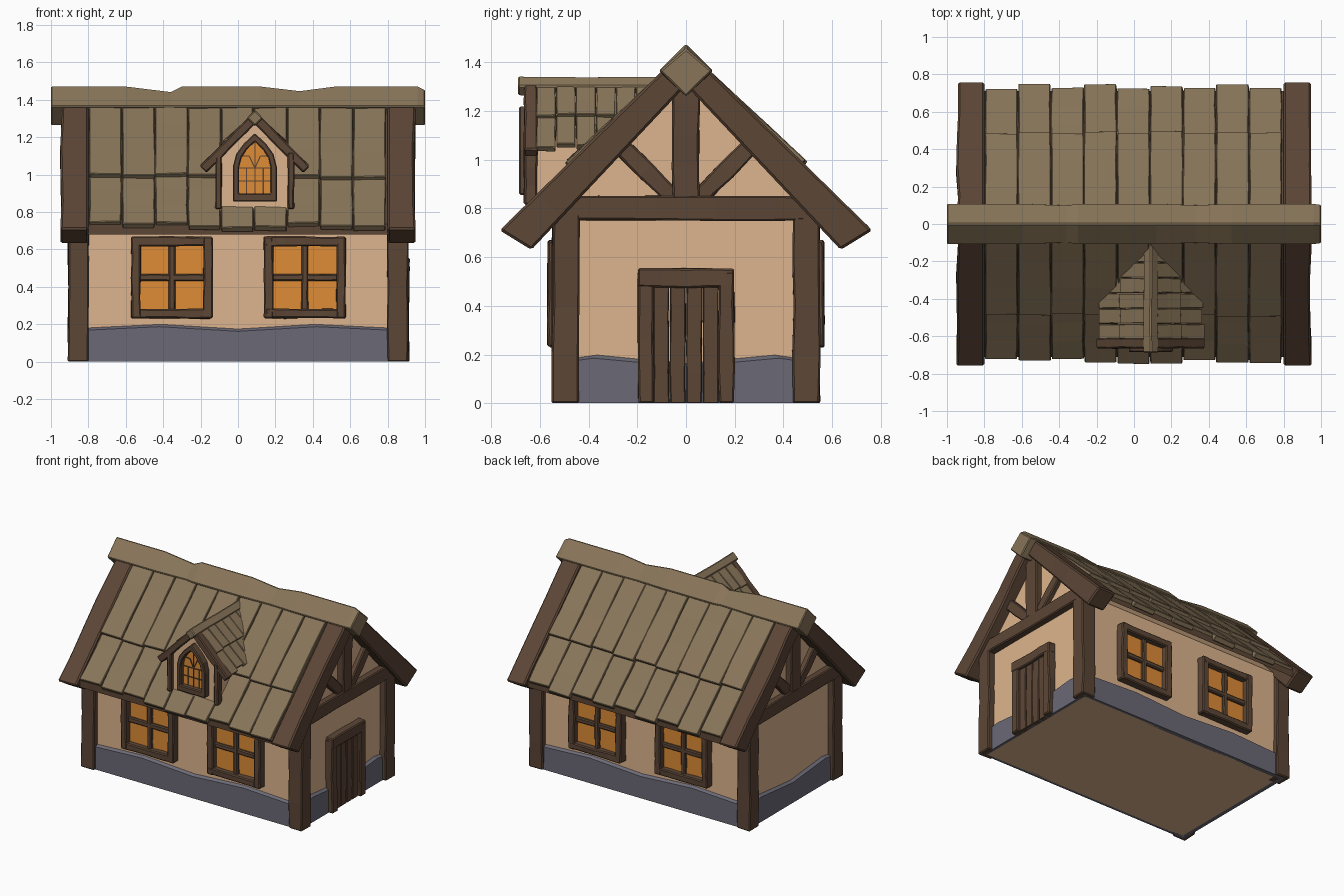
import bpy, bmesh, math, random
from mathutils import Vector as V

if "Cube" in bpy.data.objects:
    bpy.data.objects.remove(bpy.data.objects["Cube"])

random.seed(4)


def material(name, hexa):
    m = bpy.data.materials.new(name)
    rgb = [int(hexa[i:i + 2], 16) / 255 for i in (0, 2, 4)]
    m.diffuse_color = [((c + 0.055) / 1.055) ** 2.4 for c in rgb] + [1]
    m.use_nodes = True
    m.node_tree.nodes["Principled BSDF"].inputs["Base Color"].default_value = m.diffuse_color
    return m


WOOD = material("dark_wood", "5c4636")
TILE = material("shingle", "887559")
WALL = material("plaster", "deb58e")
STONE = material("stone", "6b6a76")
GLASS = material("lit_glass", "de8c37")
X, Y, Z = V((1, 0, 0)), V((0, 1, 0)), V((0, 0, 1))


def loft(name, rings, mat, bevel=0, closed=False):
    """Skin a list of equal rings; cap the ends unless closed."""
    bm = bmesh.new()
    rs = [[bm.verts.new(p) for p in r] for r in rings]
    k, n = len(rs[0]), len(rs)
    for i in range(n if closed else n - 1):
        a, b = rs[i], rs[(i + 1) % n]
        for j in range(k):
            bm.faces.new((a[j], a[(j + 1) % k], b[(j + 1) % k], b[j]))
    if not closed:
        bm.faces.new(rs[0])
        bm.faces.new(rs[-1])
    bmesh.ops.recalc_face_normals(bm, faces=bm.faces)
    me = bpy.data.meshes.new(name)
    bm.to_mesh(me)
    bm.free()
    me.materials.append(mat)
    ob = bpy.data.objects.new(name, me)
    bpy.context.collection.objects.link(ob)
    if bevel:
        mod = ob.modifiers.new("chamfer", 'BEVEL')
        mod.width, mod.segments = bevel, 1
        mod.limit_method, mod.angle_limit = 'ANGLE', math.radians(40)
    return ob


def beam(name, p0, p1, u, w, t, mat=WOOD, n=4, jit=0.004, bevel=0.007):
    """Rough-hewn bar from p0 to p1, w wide along u, t thick across."""
    p0, p1 = V(p0), V(p1)
    u = u.normalized()
    v = (p1 - p0).cross(u).normalized()
    r = lambda: random.uniform(-jit, jit)
    rings = [[p0.lerp(p1, i / n) + u * (a * w / 2 + r()) + v * (b * t / 2 + r())
              for a, b in ((-1, -1), (1, -1), (1, 1), (-1, 1))] for i in range(n + 1)]
    return loft(name, rings, mat, bevel)


def prism_x(name, pts, x0, x1, mat):
    return loft(name, [[(x, y, z) for y, z in pts] for x in (x0, x1)], mat)


def prism_y(name, pts, y0, y1, mat):
    return loft(name, [[(x, y, z) for x, z in pts] for y in (y0, y1)], mat)


# House body with gables
prism_x("house_walls", [(-.51, 0), (.51, 0), (.51, .80), (0, 1.33), (-.51, .80)], -.86, .86, WALL)

# Wavy stone plinth
half = [(-.88, -.53, .185), (-.42, -.53, .207), (0, -.53, .182), (.42, -.53, .207),
        (.88, -.53, .185), (.88, -.38, .205), (.88, 0, .17), (.88, .38, .205)]
path = half + [(-x, -y, h) for x, y, h in half]
loft("stone_plinth", [[(x, y, 0), (x, y, h - .02), (x * .965, y * .94, h), (x * .965, y * .94, 0)]
                      for x, y, h in path], STONE, closed=True)

for sx in (-1, 1):
    # Corner posts and gable timbers
    for sy in (-1, 1):
        beam("corner_post", (sx * .854, sy * .494, 0), (sx * .854, sy * .494, .80), X, .11, .11)
        beam("gable_brace", (sx * .865, sy * .02, .81), (sx * .865, sy * .31, 1.10),
             V((0, -sy, 1)), .075, .06)
        # Barge rafters, splayed at the foot
        rings = []
        for i in range(6):
            o = V((0, sy * .0, 1.46)).lerp(V((0, sy * .765, .71)), i / 5)
            b = V((0, sy * .0, 1.305)).lerp(V((0, sy * .635, .63)), i / 5)
            j = random.uniform(-.006, .006)
            rings.append([o + X * sx * .80, o + X * sx * (.945 + j),
                          b + X * sx * (.945 + j), b + X * sx * .80])
        loft("barge_rafter", rings, WOOD, .01)
    beam("tie_beam", (sx * .87, -.60, .80), (sx * .87, .60, .80), Z, .10, .08, n=5)
    beam("king_post", (sx * .87, 0, .84), (sx * .87, 0, 1.36), Y, .11, .075)

# Main roof: dark deck, then two overlapping rows of shingles per slope
prism_x("roof_deck", [(-.71, .68), (-.71, .735), (0, 1.435), (.71, .735), (.71, .68), (0, 1.355)],
        -.81, .81, WOOD)
for s in (-1, 1):
    for c in range(9):
        x = -.709 + c * .1765
        for row in (0, 1):
            if row == 0:
                y = .728 + random.uniform(-.018, .014)
                a, b = (x, s * y, 1.445 - y), (x, s * .42, 1.005)
            else:
                y = .478 + random.uniform(-.01, .01)
                a, b = (x, s * y, 1.462 - y), (x, s * .04, 1.39)
            u = X + Z * random.uniform(-.03, .03)
            beam("roof_shingle", a, b, u, .172, .036, TILE, 3, .003, .004)

# Ridge log, diamond section with worn notches
ridge = []
for x, d in ((-1, 0), (-.6, 0), (-.36, .03), (-.3, 0), (0, 0), (.12, 0), (.33, .025), (.52, 0),
             (.96, 0), (1, .02)):
    w = .112 - d * .3
    ridge.append([(x, 0, 1.475 - d), (x, w, 1.365), (x, 0, 1.26), (x, -w, 1.365)])
loft("ridge_log", ridge, TILE, .006)


# Four-pane windows, front and back
def window(cx, s):
    y, z, h = s * .535, .45, .193
    prism_y("window_glass", [(cx - h, z - h), (cx + h, z - h), (cx + h, z + h), (cx - h, z + h)],
            s * .50, s * .522, GLASS)
    for k in (-1, 1):
        beam("window_jamb", (cx + k * h, y, z - .218), (cx + k * h, y, z + .218), X, .05, .065)
        beam("window_rail", (cx - .21, y, z + k * h), (cx + .21, y, z + k * h), Z, .05, .062)
    beam("window_mullion", (cx, s * .525, z - h), (cx, s * .525, z + h), X, .036, .035, jit=.002)
    beam("window_crossbar", (cx - h, s * .525, z), (cx + h, s * .525, z), Z, .036, .033, jit=.002)


for s in (-1, 1):
    for cx in (-.353, .357):
        window(cx, s)

# Plank door on the right gable
for k in (-1, 1):
    beam("door_jamb", (.88, k * .166, 0), (.88, k * .166, .54), Y, .064, .07)
beam("door_lintel", (.88, -.197, .515), (.88, .197, .515), Z, .08, .072)
for i in range(4):
    y = -.101 + i * .0675
    beam("door_plank", (.875, y, 0), (.875, y, .49), Y, .063, .04, jit=.002, bevel=.004)

# Dormer body and posts
cx = .09
prism_y("dormer_walls", [(cx - .19, .80), (cx + .19, .80), (cx + .19, 1.10), (cx, 1.29),
                         (cx - .19, 1.10)], -.635, -.16, WALL)
for s in (-1, 1):
    beam("dormer_post", (cx + s * .193, -.637, .815), (cx + s * .193, -.637, 1.12), X, .035, .055,
         jit=.003)
    # Dormer barge board and shingles
    n = V((s, 0, 1))
    beam("dormer_barge", (cx + s * .277, -.637, 1.028), (cx, -.637, 1.305), n, .05, .055, jit=.003)
    for i in range(6):
        y = -.575 + i * .082
        if i < 4:
            d = .275 + random.uniform(-.01, .01)
            beam("dormer_shingle", (cx + s * d, y, 1.322 - d), (cx + s * .13, y, 1.18), Y,
                 .079, .026, TILE, 2, .002, .003)
        d = .155 + random.uniform(-.008, .008)
        beam("dormer_shingle", (cx + s * d, y, 1.332 - d), (cx + s * .01, y, 1.305), Y,
             .079, .026, TILE, 2, .002, .003)
beam("dormer_ridge", (cx, -.69, 1.302), (cx, -.11, 1.302), V((1, 0, 1)), .06, .06, TILE, jit=.002)

# Pointed-arch dormer window
outer = [(.118, .855), (.118, 1.04), (.10, 1.11), (.06, 1.165), (0, 1.222)]
inner = [(.085, .90), (.085, 1.035), (.072, 1.09), (.043, 1.135), (0, 1.175)]
full = lambda p: p + [(-x, z) for x, z in reversed(p[:-1])]
loft("arch_frame", [[(cx + a, -.685, b), (cx + a, -.62, b), (cx + c, -.62, d), (cx + c, -.685, d)]
                    for (a, b), (c, d) in zip(full(outer), full(inner))], WOOD, .006, closed=True)
prism_y("arch_glass", [(cx + x, z) for x, z in full(inner)], -.63, -.648, GLASS)


def lead(x0, z0, x1, z1):
    beam("window_lead", (cx + x0, -.648, z0), (cx + x1, -.648, z1), Y, .012, .006, n=1, jit=0, bevel=0)


lead(0, .90, 0, 1.175)
for z in (.965, 1.035):
    lead(-.085, z, .085, z)
for s in (-1, 1):
    lead(s * .045, .90, s * .045, 1.035)
    lead(0, 1.035, s * .03, 1.10)
    lead(s * .03, 1.10, s * .07, 1.10)
